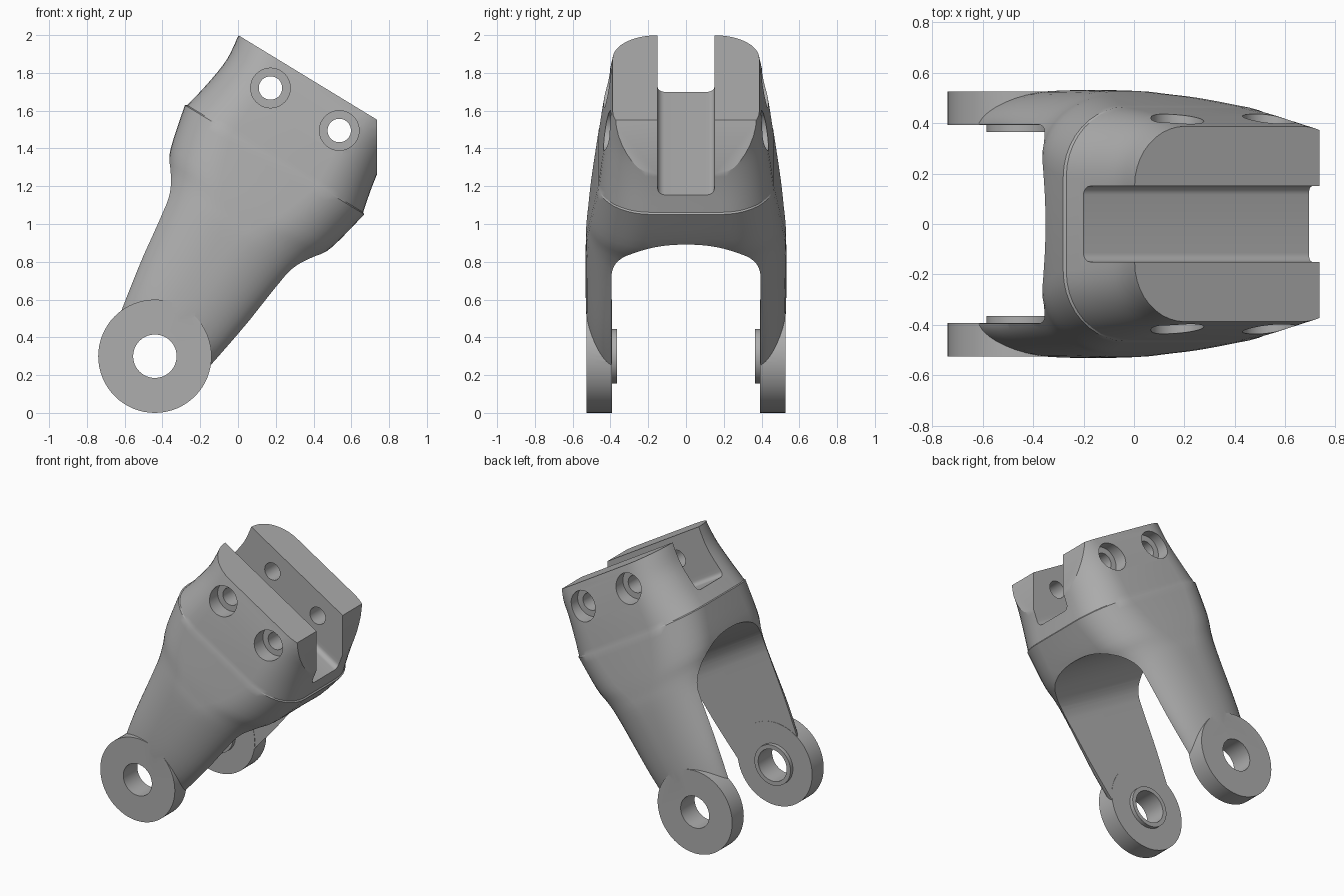
import bpy, bmesh
from math import sin, cos, pi, radians
from mathutils import Matrix, Vector

if "Cube" in bpy.data.objects:
    bpy.data.objects.remove(bpy.data.objects["Cube"])

# One plain grey for the whole casting
grey = bpy.data.materials.new("satin_grey")
grey.use_nodes = True
grey.diffuse_color = (0.42, 0.42, 0.42, 1)
grey.node_tree.nodes["Principled BSDF"].inputs["Base Color"].default_value = (0.42, 0.42, 0.42, 1)

# Tilted frame: x across the fork, z along its axis, origin at the pivot
PIVOT = Vector((-0.44, 0, 0.30))
FRAME = Matrix.Translation(PIVOT) @ Matrix.Rotation(radians(31.35), 4, "Y")


def loft(name, rings, frame=FRAME):
    """Closed solid through rings of equal point count."""
    bm = bmesh.new()
    loops = [[bm.verts.new(frame @ Vector(p)) for p in ring] for ring in rings]
    n = len(loops[0])
    for a, b in zip(loops, loops[1:]):
        for i in range(n):
            j = (i + 1) % n
            bm.faces.new((a[i], a[j], b[j], b[i]))
    bm.faces.new(loops[0][::-1])
    bm.faces.new(loops[-1])
    bmesh.ops.recalc_face_normals(bm, faces=bm.faces)
    mesh = bpy.data.meshes.new(name)
    bm.to_mesh(mesh)
    bm.free()
    mesh.materials.append(grey)
    ob = bpy.data.objects.new(name, mesh)
    bpy.context.collection.objects.link(ob)
    return ob


def cylinder(name, x, z, r, y0, y1):
    """Cylinder along y at a world position."""
    n = 64
    ring = [(x + r * cos(2 * pi * i / n), z + r * sin(2 * pi * i / n)) for i in range(n)]
    return loft(name, [[(px, y, pz) for px, pz in ring] for y in (y0, y1)], Matrix())


def combine(target, tool, operation):
    mod = target.modifiers.new(operation, "BOOLEAN")
    mod.operation, mod.object, mod.solver = operation, tool, "EXACT"
    bpy.context.view_layer.objects.active = target
    bpy.ops.object.modifier_apply(modifier=mod.name)
    bpy.data.objects.remove(tool)


def section(h, a, b, rx, ry, steps=10):
    """Rounded rectangle with elliptical corners at height h."""
    pts = []
    for k, (sx, sy) in enumerate(((1, 1), (-1, 1), (-1, -1), (1, -1))):
        for i in range(steps + 1):
            t = (k + i / steps) * pi / 2
            pts.append((sx * (a - rx) + rx * cos(t), sy * (b - ry) + ry * sin(t), h))
    return pts


def smooth_sections(keys, steps=4):
    """Catmull-Rom blend of the key sections along the axis."""
    rings = []
    for i in range(len(keys) - 1):
        p0, p1, p2, p3 = (keys[min(max(i + d, 0), len(keys) - 1)] for d in (-1, 0, 1, 2))
        for s in range(steps):
            t = s / steps
            rings.append([0.5 * (2 * q1 + (q2 - q0) * t + (2 * q0 - 5 * q1 + 4 * q2 - q3) * t * t
                                 + (3 * q1 - q0 - 3 * q2 + q3) * t ** 3)
                          for q0, q1, q2, q3 in zip(p0, p1, p2, p3)])
    return rings + [list(keys[-1])]


# Body: height, half length, half width, corner radii
lower = [(0.07, 0.272, 0.515, 0.265, 0.14), (0.32, 0.315, 0.53, 0.30, 0.15),
         (0.72, 0.385, 0.53, 0.34, 0.20), (0.86, 0.44, 0.518, 0.34, 0.24),
         (0.98, 0.50, 0.502, 0.32, 0.27), (1.218, 0.556, 0.465, 0.29, 0.28)]
upper = [(1.224, 0.545, 0.463, 0.285, 0.275), (1.38, 0.512, 0.443, 0.26, 0.265),
         (1.54, 0.492, 0.417, 0.24, 0.25), (1.681, 0.506, 0.388, 0.235, 0.235)]
fork = loft("fork_body", [section(*k) for k in smooth_sections(lower) + smooth_sections(upper)])

# Arch between the legs
arch = [(0.395 * (1 if cos(t) > 0 else -1) * abs(cos(t)) ** 0.9, 0.70 + 0.30 * sin(t) ** 0.9)
        for t in (pi * i / 40 for i in range(1, 40))]
arch = [(0.395, -1), (0.395, 0.70)] + arch + [(-0.395, 0.70), (-0.395, -1)]
combine(fork, loft("arch_cutter", [[(x, y, z) for y, z in arch] for x in (-1, 1)]), "DIFFERENCE")

# Mounting slot with rounded floor corners
r, floor, half = 0.035, 1.32, 0.15
slot = [(half, 2)]
for side, start in ((1, 0), (-1, pi / 2)):
    for i in range(7):
        t = start + pi / 2 * i / 6
        slot.append((side * (half - r) + r * cos(t), floor + r - r * sin(t)))
slot.append((-half, 2))
combine(fork, loft("slot_cutter", [[(x, y, z) for y, z in slot] for x in (-1, 1)]), "DIFFERENCE")

# Upright flat on the nose
flat = [[(x, y, z) for y, z in ((-1, 0), (1, 0), (1, 3), (-1, 3))] for x in (0.737, 2)]
combine(fork, loft("nose_cutter", flat, Matrix()), "DIFFERENCE")

# Axle eyes with inner bosses
for side in (-1, 1):
    combine(fork, cylinder("axle_eye", PIVOT.x, PIVOT.z, 0.30, side * 0.393, side * 0.526), "UNION")
    combine(fork, cylinder("axle_boss", PIVOT.x, PIVOT.z, 0.145, side * 0.365, side * 0.47), "UNION")
combine(fork, cylinder("axle_bore", PIVOT.x, PIVOT.z, 0.115, -1, 1), "DIFFERENCE")

# Counterbored bolt holes
for x, z in ((0.172, 1.72), (0.536, 1.495)):
    combine(fork, cylinder("bolt_bore", x, z, 0.062, -1, 1), "DIFFERENCE")
    for side in (-1, 1):
        combine(fork, cylinder("counterbore", x, z, 0.105, side * 0.33, side), "DIFFERENCE")

bpy.ops.object.select_all(action="DESELECT")
fork.select_set(True)
bpy.context.view_layer.objects.active = fork
bpy.ops.object.shade_smooth_by_angle(angle=radians(25))
